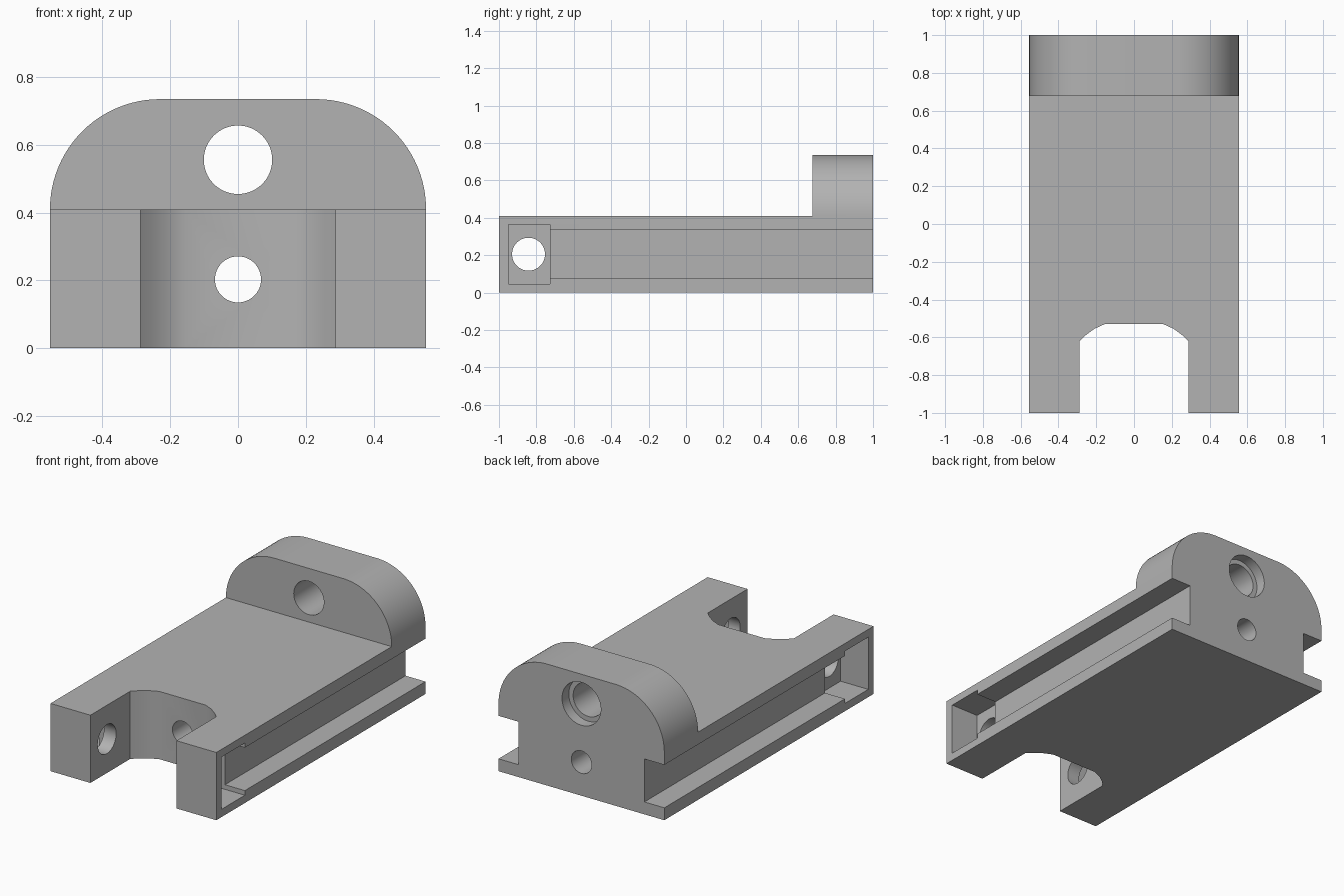
import bpy, bmesh
from math import sin, cos, pi, radians
from mathutils import Vector

cube = bpy.data.objects.get("Cube")
if cube:
    bpy.data.objects.remove(cube, do_unlink=True)

grey = bpy.data.materials.new("plain grey")
grey.use_nodes = True
GREY = (0.45, 0.45, 0.45, 1)
grey.diffuse_color = GREY
grey.node_tree.nodes["Principled BSDF"].inputs["Base Color"].default_value = GREY


def prism(name, outline, axis, start, end):
    """Extrude a 2D outline along an axis; the outline uses the other two axes in order."""
    def place(p, depth):
        coords = list(p)
        coords.insert("xyz".index(axis), depth)
        return Vector(coords)
    bm = bmesh.new()
    face = bm.faces.new([bm.verts.new(place(p, start)) for p in outline])
    extruded = bmesh.ops.extrude_face_region(bm, geom=[face])["geom"]
    verts = [v for v in extruded if isinstance(v, bmesh.types.BMVert)]
    bmesh.ops.translate(bm, verts=verts, vec=place((0, 0), end - start))
    bmesh.ops.recalc_face_normals(bm, faces=bm.faces)
    mesh = bpy.data.meshes.new(name)
    bm.to_mesh(mesh)
    bm.free()
    mesh.materials.append(grey)
    obj = bpy.data.objects.new(name, mesh)
    bpy.context.collection.objects.link(obj)
    return obj


def arc(cx, cy, radius, a0, a1, steps):
    angles = [radians(a0 + (a1 - a0) * i / steps) for i in range(steps + 1)]
    return [(cx + radius * cos(a), cy + radius * sin(a)) for a in angles]


def circle(cx, cy, radius, steps=64):
    return arc(cx, cy, radius, 0, 360, steps)[:-1]


def rect(x0, x1, y0, y1):
    return [(x0, y0), (x1, y0), (x1, y1), (x0, y1)]


def combine(target, tool, operation="DIFFERENCE"):
    """Apply a boolean and discard the tool."""
    mod = target.modifiers.new("cut", "BOOLEAN")
    mod.operation = operation
    mod.solver = "EXACT"
    mod.object = tool
    bpy.context.view_layer.objects.active = target
    bpy.ops.object.modifier_apply(modifier=mod.name)
    bpy.data.objects.remove(tool, do_unlink=True)


HALF, DECK, TOP, LUG, R = 0.555, 0.41, 0.735, 0.677, 0.325

# Slide body with raised rear lug, trimmed to a rounded front silhouette
body = prism("slide_body", [(-1, 0), (1, 0), (1, TOP + 0.1), (LUG, TOP + 0.1),
                            (LUG, DECK), (-1, DECK)], "x", -0.7, 0.7)
arch = [(-HALF, -0.1), (HALF, -0.1)]
arch += arc(HALF - R, TOP - R, R, 0, 90, 24) + arc(R - HALF, TOP - R, R, 90, 180, 24)
combine(body, prism("silhouette", arch, "y", -1.2, 1.2), "INTERSECT")

# Front slot with curved inner corners
right_corner = [(0.288, -0.62), (0.255, -0.588), (0.21, -0.555), (0.155, -0.53)]
left_corner = [(-x, y) for x, y in reversed(right_corner)]
slot = [(-0.288, -1.2), (0.288, -1.2)] + right_corner + left_corner
combine(body, prism("slot", slot, "z", -0.2, 0.6))

# Side channels and the deeper pockets at their front ends
for side in (-1, 1):
    combine(body, prism("pocket", rect(-0.95, -0.727, 0.047, 0.363), "x",
                        side * 0.37, side * 0.8))
    combine(body, prism("channel", rect(-0.8, 1.2, 0.075, 0.335), "x",
                        side * 0.422, side * 0.8))

# Cross hole through both cheeks
combine(body, prism("cheek_hole", circle(-0.842, 0.205, 0.088), "x", -0.8, 0.8))

# Long lower hole, lug hole and its rear counterbore
combine(body, prism("lower_hole", circle(0, 0.203, 0.068), "y", -0.7, 1.2))
combine(body, prism("lug_hole", circle(0, 0.556, 0.101), "y", 0.5, 1.2))
combine(body, prism("counterbore", circle(0, 0.556, 0.13), "y", 0.935, 1.2))

# Smooth the curved walls, keep crisp edges
bpy.ops.object.select_all(action="DESELECT")
body.select_set(True)
bpy.context.view_layer.objects.active = body
bpy.ops.object.shade_smooth_by_angle(angle=radians(30))
